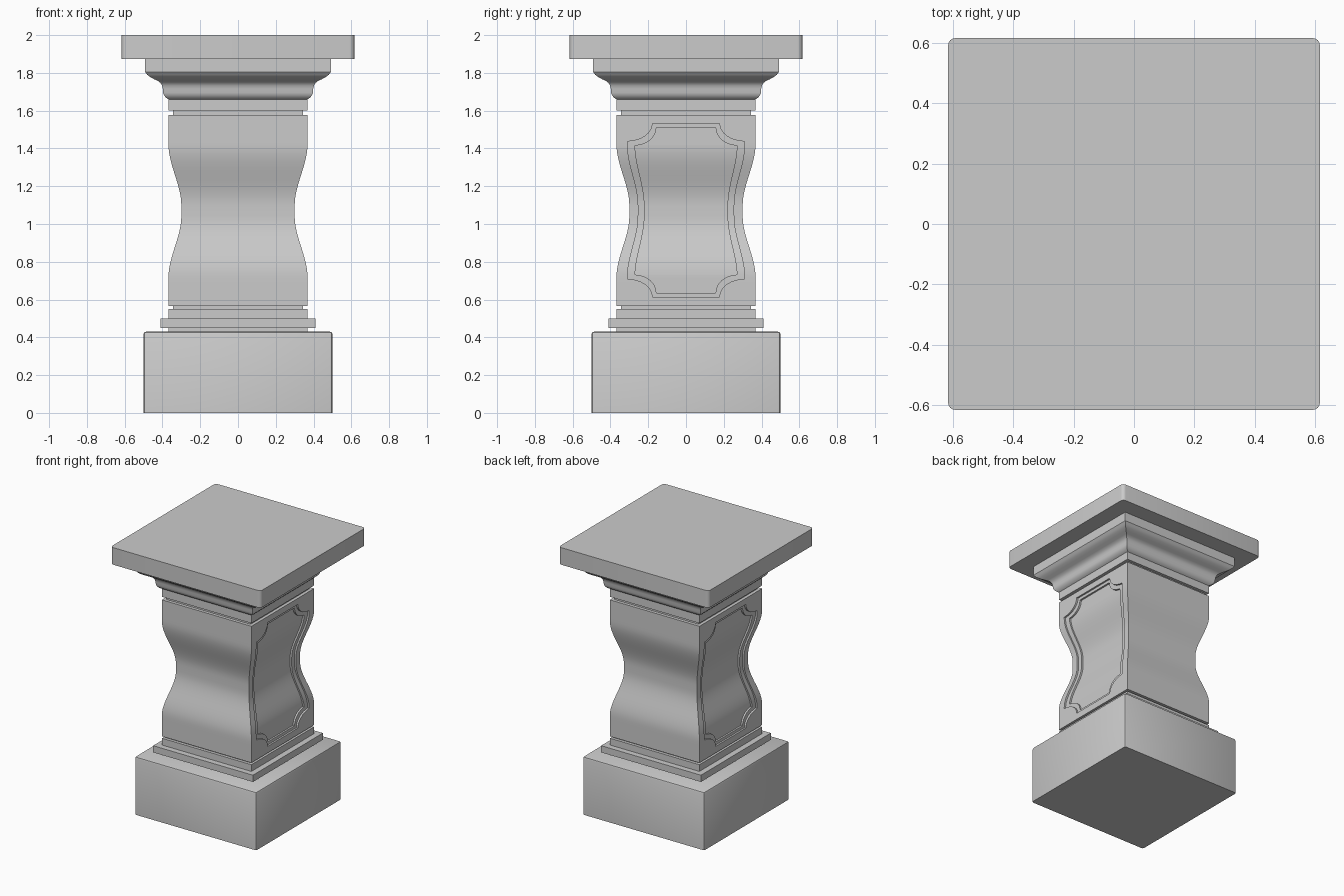
import bpy, bmesh, math

if "Cube" in bpy.data.objects:
    bpy.data.objects.remove(bpy.data.objects["Cube"])

MID = 1.07  # height of the shaft's waist


def shaft_half(z):
    """Half width of the waisted shaft at height z."""
    t = min(max((abs(z - MID) - 0.03) / 0.32, 0), 1)
    return 0.30 + 0.068 * t * t * (3 - 2 * t)


def loft(name, rings):
    """Solid through rectangles given as (x0, x1, y half width, z), bottom to top."""
    bm = bmesh.new()
    rows = [[bm.verts.new(p) for p in ((a, -h, z), (b, -h, z), (b, h, z), (a, h, z))]
            for a, b, h, z in rings]
    for lo, hi in zip(rows, rows[1:]):
        for i in range(4):
            j = (i + 1) % 4
            bm.faces.new((lo[i], lo[j], hi[j], hi[i]))
    bm.faces.new(rows[0][::-1])
    bm.faces.new(rows[-1])
    bmesh.ops.recalc_face_normals(bm, faces=bm.faces[:])
    mesh = bpy.data.meshes.new(name)
    bm.to_mesh(mesh)
    bm.free()
    obj = bpy.data.objects.new(name, mesh)
    bpy.context.collection.objects.link(obj)
    return obj


def square(name, profile):
    return loft(name, [(-w, w, w, z) for w, z in profile])


def activate(obj):
    bpy.ops.object.select_all(action='DESELECT')
    obj.select_set(True)
    bpy.context.view_layer.objects.active = obj


def smooth(obj):
    activate(obj)
    bpy.ops.object.shade_smooth_by_angle(angle=math.radians(30))


def bevel_edges(obj, width, segments, test):
    bm = bmesh.new()
    bm.from_mesh(obj.data)
    edges = [e for e in bm.edges if test(*e.verts)]
    bmesh.ops.bevel(bm, geom=edges, offset=width, segments=segments,
                    profile=0.5, affect='EDGES')
    bm.to_mesh(obj.data)
    bm.free()


def upright(a, b):
    return abs(a.co.z - b.co.z) > 0.01


# Plinth block with softened upper and upright edges
plinth = square("plinth", [(0.50, 0), (0.50, 0.43)])
bevel_edges(plinth, 0.013, 2, lambda a, b: max(a.co.z, b.co.z) > 0.1)
smooth(plinth)

# Stepped base moulding, ending in the lower groove
square("base_moulding", [(0.367, 0.43), (0.367, 0.45), (0.41, 0.45), (0.41, 0.50),
                         (0.367, 0.50), (0.367, 0.55), (0.345, 0.55), (0.345, 0.566)])

# Waisted square shaft
Z0, Z1, N = 0.565, 1.578, 40
levels = [Z0 + (Z1 - Z0) * i / N for i in range(N + 1)]
shaft = square("shaft", [(shaft_half(z), z) for z in levels])


def panel_outline(half, top, rx, rz):
    """(half width, z) pairs of a panel with scooped corners."""
    arc = [(half - rx * math.cos(t), top - rz * math.sin(t))
           for t in (math.pi / 2 * i / 8 for i in range(8))]
    upper = arc + [(half, top - rz - 0.001)]
    lower = [(h, 2 * MID + 0.007 - z) for h, z in upper]
    zb, zt = lower[-1][1], upper[-1][1]
    side = []
    for i in range(1, 30):
        z = zb + (zt - zb) * i / 30
        side.append((half * shaft_half(z) / 0.368, z))
    return lower + side + upper[::-1]


# Two-step sunken panels on the left and right faces
for outline, depth in ((panel_outline(0.31, 1.533, 0.133, 0.095), 0.013),
                       (panel_outline(0.27, 1.511, 0.113, 0.095), 0.026)):
    for s in (-1, 1):
        rings = [(s * (shaft_half(z) - depth), s * (shaft_half(z) + 0.1), h, z)
                 for h, z in outline]
        cutter = loft("panel_cutter", rings)
        cutter.hide_render = True
        activate(shaft)
        mod = shaft.modifiers.new("panel", 'BOOLEAN')
        mod.operation, mod.solver, mod.object = 'DIFFERENCE', 'EXACT', cutter
        bpy.ops.object.modifier_apply(modifier=mod.name)
        bpy.data.objects.remove(cutter)
smooth(shaft)

# Cornice: groove, band, then flaring moulding up to a square collar
cornice = square("cornice", [
    (0.345, 1.577), (0.345, 1.60), (0.367, 1.60), (0.367, 1.66), (0.38, 1.668),
    (0.391, 1.68), (0.397, 1.695), (0.398, 1.715), (0.402, 1.732), (0.41, 1.747),
    (0.425, 1.758), (0.445, 1.767), (0.465, 1.778), (0.481, 1.79), (0.492, 1.805),
    (0.492, 1.875)])
smooth(cornice)

# Top slab with rounded corners
slab = square("top_slab", [(0.616, 1.873), (0.616, 2.0)])
bevel_edges(slab, 0.025, 4, upright)
smooth(slab)
